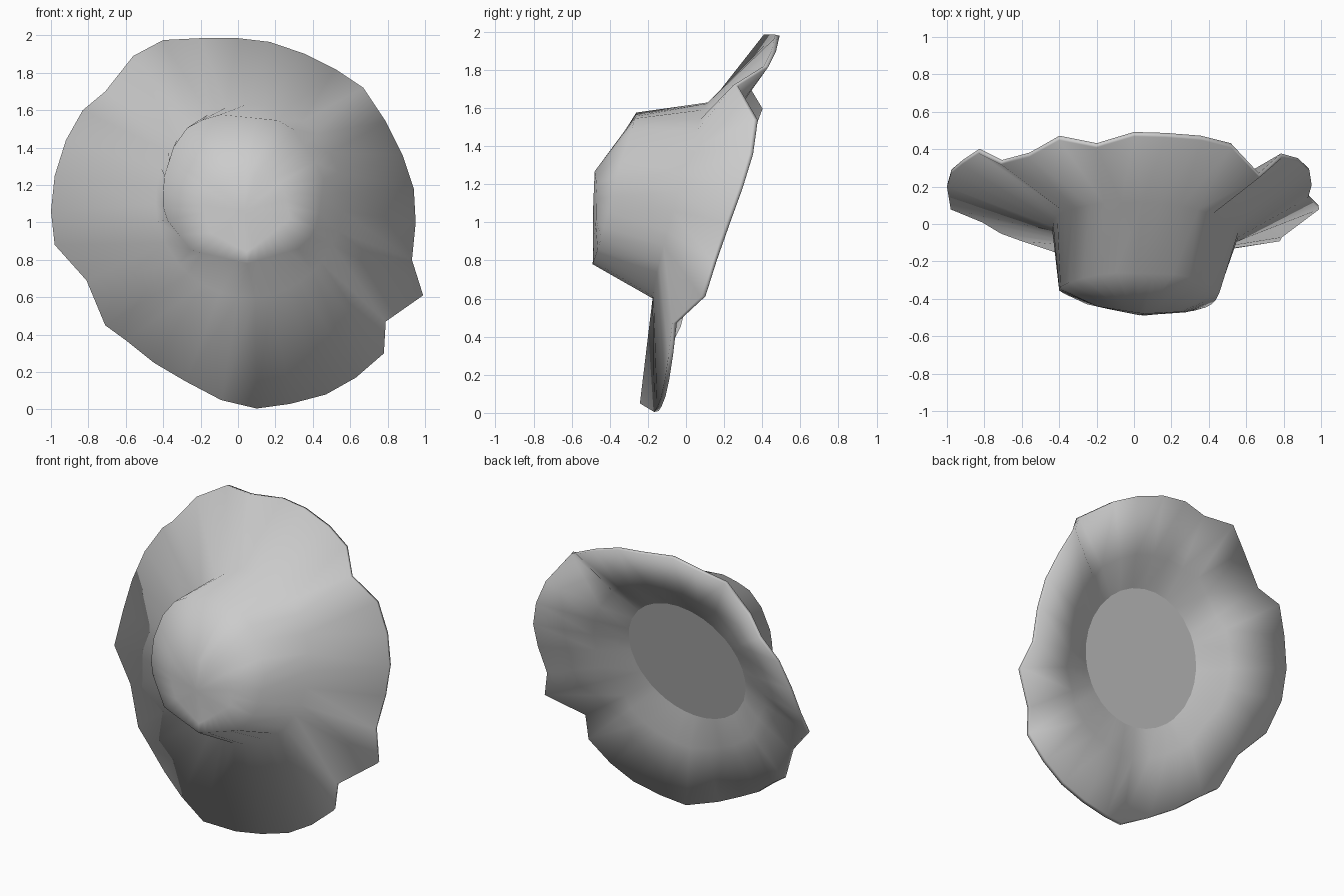
import bpy, bmesh, math

if "Cube" in bpy.data.objects:
    bpy.data.objects.remove(bpy.data.objects["Cube"])

# wavy brim edge: x, y (depth), z for each spoke, clockwise from upper left
RIM = [(-.40, .46, 1.975), (-.2, .42, 1.985), (0, .48, 1.985), (.17, .475, 1.965),
       (.36, .46, 1.90), (.52, .42, 1.82), (.67, .26, 1.72), (.79, .365, 1.54),
       (.88, .34, 1.36), (.94, .285, 1.18), (.95, .22, 1.0), (.93, .15, .80),
       (.99, .09, .61), (.79, -.06, .47), (.78, -.08, .30), (.63, -.10, .17),
       (.47, -.12, .08), (.28, -.14, .03), (.10, -.155, .005), (-.09, -.23, .05),
       (-.28, -.19, .15), (-.45, -.13, .25), (-.60, -.08, .37), (-.71, -.04, .45),
       (-.81, .02, .69), (-.98, .09, .88), (-1.0, .21, 1.06), (-.98, .28, 1.25),
       (-.92, .33, 1.44), (-.83, .39, 1.60), (-.71, .33, 1.70), (-.56, .37, 1.89)]
# irregular outlines of the crown, clockwise from upper left
SHOULDER = [(-.13, -.26, 1.58), (.27, -.27, 1.54), (.46, -.36, 1.25), (.43, -.42, 1.0),
            (.36, -.46, .87), (.05, -.49, .78), (-.25, -.43, .85), (-.40, -.36, 1.04),
            (-.40, -.34, 1.23), (-.32, -.30, 1.48)]
TIP = [(.05, -.48, 1.27), (.24, -.47, 1.20), (.28, -.472, 1.02), (.05, -.488, .84),
       (-.16, -.45, .95), (-.20, -.44, 1.15)]
THICK = 0.012
CX, CZ = .03, 1.1

bm = bmesh.new()
angles = [math.atan2(z - CZ, x - CX) for x, y, z in RIM]


def ellipse(cx, cz, rx, rz, y, kx, kz):
    """Elliptical loop on a tilted plane facing the front."""
    return [bm.verts.new((cx + rx * math.cos(a),
                          y + kx * rx * math.cos(a) + kz * rz * math.sin(a),
                          cz + rz * math.sin(a))) for a in angles]


def outline(points):
    """Loop following a polygon, with one vertex where each spoke crosses it."""
    loop = []
    for a in angles:
        c, s = math.cos(a), math.sin(a)
        for p, q in zip(points, points[1:] + points[:1]):
            dp = -(p[0] - CX) * s + (p[2] - CZ) * c
            dq = -(q[0] - CX) * s + (q[2] - CZ) * c
            if dp * dq > 0 or dp == dq:
                continue
            t = dp / (dp - dq)
            v = [p[i] + t * (q[i] - p[i]) for i in range(3)]
            if (v[0] - CX) * c + (v[2] - CZ) * s > 0:
                loop.append(bm.verts.new(v))
                break
    return loop


def bridge(a, b):
    for i in range(len(a)):
        j = (i + 1) % len(a)
        bm.faces.new((a[i], a[j], b[j], b[i]))


# crown: front dome down to its base
tip = outline(TIP)
shoulder = outline(SHOULDER)
base = ellipse(.06, 1.115, .50, .515, -.03, -.05, .28)
# brim edge, front and back
edge_front = [bm.verts.new((x, y - THICK, z)) for x, y, z in RIM]
edge_back = [bm.verts.new((x * .995, y + THICK, 1 + (z - 1) * .995)) for x, y, z in RIM]
# closed underside of the opening, and the flare around it
opening = ellipse(-.03, 1.085, .43, .42, .03, 0, .28)
flare = [bm.verts.new(o.co.lerp(e.co, .35)) for o, e in zip(opening, edge_back)]
for v in flare:
    v.co.y += .02

loops = [tip, shoulder, base, edge_front, edge_back, flare, opening]
for a, b in zip(loops, loops[1:]):
    bridge(a, b)
front_middle = bm.verts.new((CX, -.488, 1.06))
for i in range(len(tip)):
    bm.faces.new((tip[i - 1], tip[i], front_middle))
bm.faces.new(opening)
bmesh.ops.recalc_face_normals(bm, faces=bm.faces)
for f in bm.faces:
    f.smooth = True
# crisp border of the flat underside
for i in range(len(opening)):
    bm.edges.get((opening[i - 1], opening[i])).smooth = False

mesh = bpy.data.meshes.new("floppy_hat")
bm.to_mesh(mesh)
bm.free()
hat = bpy.data.objects.new("floppy_hat", mesh)
bpy.context.collection.objects.link(hat)
